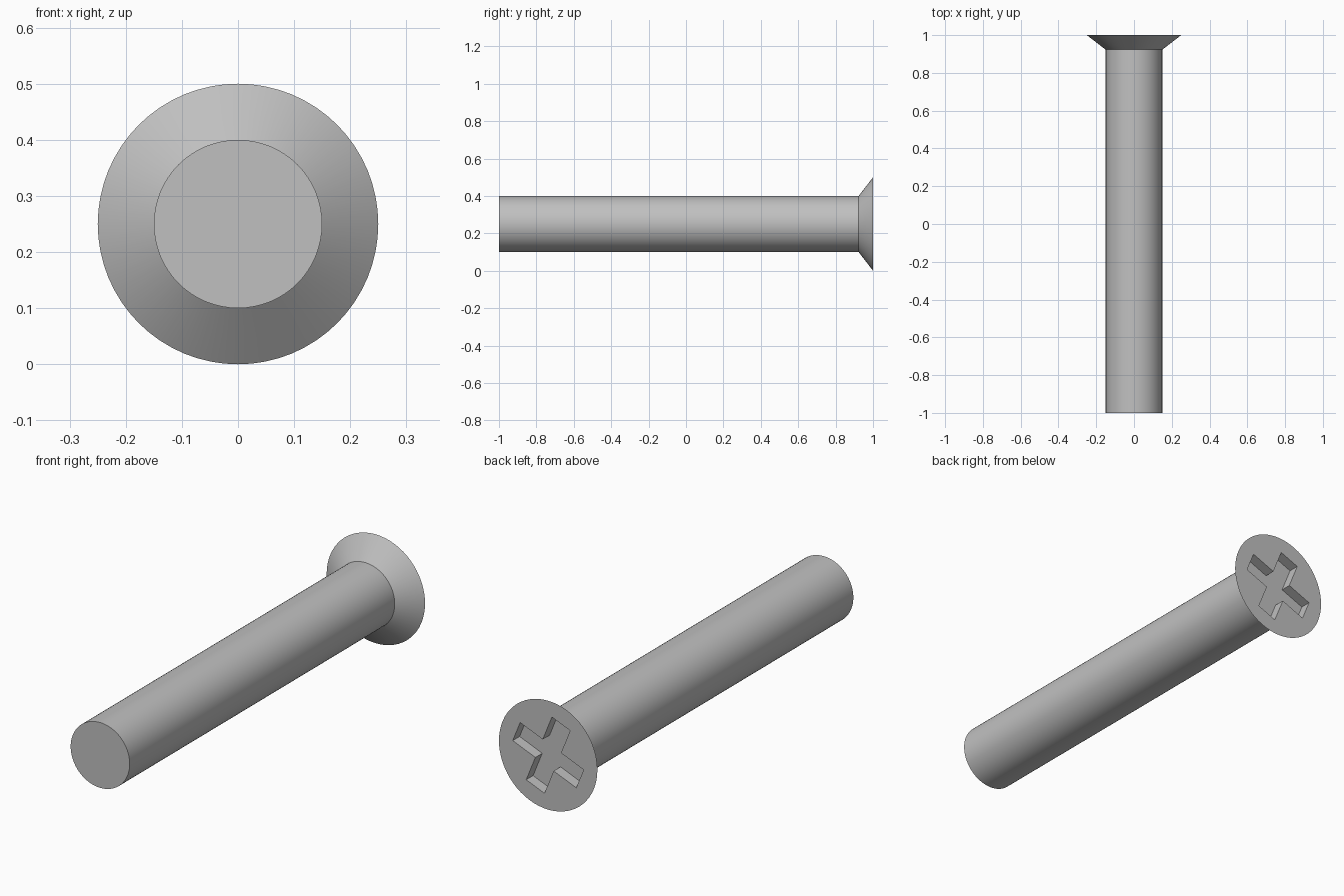
import bpy, bmesh, math
from mathutils import Matrix, Vector

SEGMENTS = 64
AXIS_Z = 0.25            # height of the screw's centre line
SHANK_R, HEAD_R = 0.15, 0.25
NECK_Y, TIP_Y, HEAD_Y = 0.923, -1.0, 1.0
ARM, HALF_W, DEPTH = 0.174, 0.05, 0.05
TURN = math.radians(-22)

cube = bpy.data.objects.get("Cube")
if cube:
    bpy.data.objects.remove(cube, do_unlink=True)

steel = bpy.data.materials.new("grey steel")
steel.use_nodes = True
colour = (0.53, 0.53, 0.53, 1)
steel.diffuse_color = colour
steel.node_tree.nodes["Principled BSDF"].inputs["Base Color"].default_value = colour


def make_object(name, bm):
    bmesh.ops.recalc_face_normals(bm, faces=bm.faces)
    mesh = bpy.data.meshes.new(name)
    bm.to_mesh(mesh)
    bm.free()
    mesh.materials.append(steel)
    obj = bpy.data.objects.new(name, mesh)
    bpy.context.collection.objects.link(obj)
    return obj


# Shank and countersunk head: rings along y, bridged and capped
bm = bmesh.new()
rings = []
for radius, y in ((SHANK_R, TIP_Y), (SHANK_R, NECK_Y), (HEAD_R, HEAD_Y)):
    angles = [2 * math.pi * i / SEGMENTS for i in range(SEGMENTS)]
    rings.append([bm.verts.new((radius * math.cos(a), y, AXIS_Z + radius * math.sin(a)))
                  for a in angles])
for low, high in zip(rings, rings[1:]):
    for i in range(SEGMENTS):
        j = (i + 1) % SEGMENTS
        bm.faces.new((low[i], low[j], high[j], high[i]))
bm.faces.new(rings[0])
bm.faces.new(rings[-1])
screw = make_object("screw", bm)

# Cross-shaped cutter for the driver recess: one arm outline turned four times
bm = bmesh.new()
outline = []
for k in range(4):
    turn = Matrix.Rotation(TURN + k * math.pi / 2, 3, "Y")
    for x, z in ((HALF_W, HALF_W), (HALF_W, ARM), (-HALF_W, ARM)):
        p = turn @ Vector((x, 0, z))
        outline.append(bm.verts.new((p.x, HEAD_Y - DEPTH, AXIS_Z + p.z)))
# order the corners around the centre so the outline does not cross itself
outline.sort(key=lambda v: math.atan2(v.co.z - AXIS_Z, v.co.x))
floor = bm.faces.new(outline)
extruded = bmesh.ops.extrude_face_region(bm, geom=[floor], use_keep_orig=True)
lid = [g for g in extruded["geom"] if isinstance(g, bmesh.types.BMVert)]
bmesh.ops.translate(bm, verts=lid, vec=(0, 2 * DEPTH, 0))
cutter = make_object("recess_cutter", bm)
cutter.hide_render = True

# Cut the recess, then drop the cutter
cut = screw.modifiers.new("recess", "BOOLEAN")
cut.operation = "DIFFERENCE"
cut.solver = "EXACT"
cut.object = cutter
bpy.ops.object.select_all(action="DESELECT")
screw.select_set(True)
bpy.context.view_layer.objects.active = screw
bpy.ops.object.modifier_apply(modifier=cut.name)
bpy.data.objects.remove(cutter, do_unlink=True)

# Smooth round walls, crisp rims
bpy.ops.object.shade_smooth_by_angle(angle=math.radians(30))
